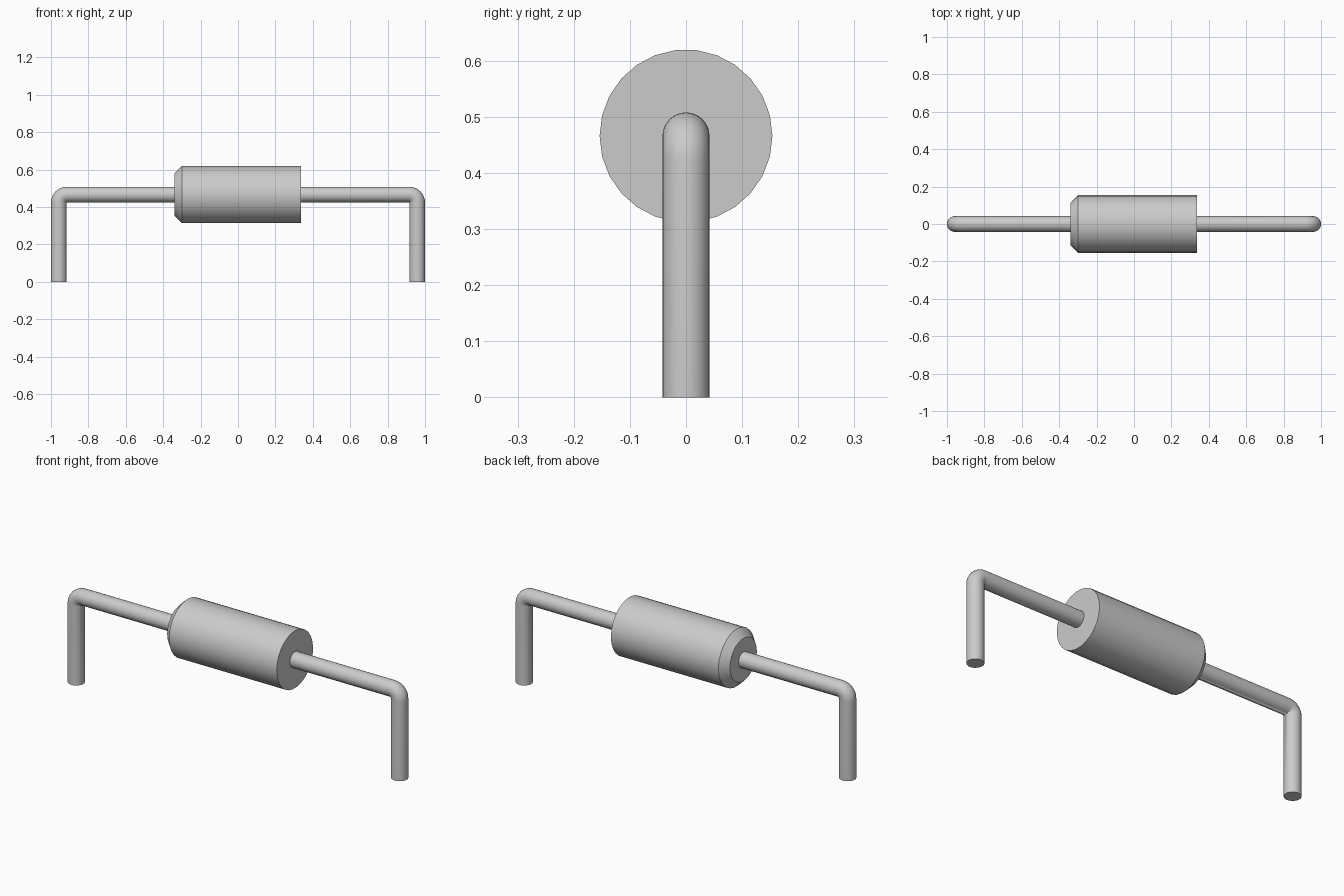
import bpy, bmesh
from math import sin, cos, pi
from mathutils import Vector

cube = bpy.data.objects.get("Cube")
if cube:
    bpy.data.objects.remove(cube, do_unlink=True)

AXIS_Z = 0.466        # height of the component axis
WIRE_R = 0.042
BODY_R = 0.154

grey = bpy.data.materials.new("light grey")
grey.use_nodes = True
COLOUR = (0.6, 0.6, 0.6, 1)
grey.diffuse_color = COLOUR
grey.node_tree.nodes["Principled BSDF"].inputs["Base Color"].default_value = COLOUR


def sweep(name, stations, sides):
    """Join rings along a path in the xz plane; a station is (x, z, normal angle, radius)."""
    bm = bmesh.new()
    rings = []
    for x, z, angle, radius in stations:
        centre = Vector((x, 0, z))
        normal = Vector((cos(angle), 0, sin(angle)))
        side = Vector((0, 1, 0))
        rings.append([bm.verts.new(centre + radius * (side * cos(a) + normal * sin(a)))
                      for a in (2 * pi * i / sides for i in range(sides))])
    for r0, r1 in zip(rings, rings[1:]):
        for i in range(sides):
            j = (i + 1) % sides
            bm.faces.new((r0[i], r0[j], r1[j], r1[i]))
    bm.faces.new(rings[0])
    bm.faces.new(rings[-1])
    # The inside of each tight bend closes to one point
    bmesh.ops.remove_doubles(bm, verts=bm.verts, dist=0.0005)
    bmesh.ops.recalc_face_normals(bm, faces=bm.faces)
    mesh = bpy.data.meshes.new(name)
    bm.to_mesh(mesh)
    bm.free()
    mesh.materials.append(grey)
    obj = bpy.data.objects.new(name, mesh)
    bpy.context.collection.objects.link(obj)
    bpy.ops.object.select_all(action='DESELECT')
    obj.select_set(True)
    bpy.context.view_layer.objects.active = obj
    bpy.ops.object.shade_smooth_by_angle(angle=pi / 6)
    return obj


# Body: cylinder with one chamfered end
sweep("body", [(-0.34, AXIS_Z, pi / 2, BODY_R - 0.04),
               (-0.30, AXIS_Z, pi / 2, BODY_R),
               (0.337, AXIS_Z, pi / 2, BODY_R)], 26)

# Lead wire: two legs, two tight quarter bends and the span through the body
BEND_STEPS = 8
bend_x = 1 - 2 * WIRE_R
bend_z = AXIS_Z - WIRE_R
right_half = [(bend_x + WIRE_R * cos(a), bend_z + WIRE_R * sin(a), a, WIRE_R)
              for a in (pi / 2 * (1 - i / BEND_STEPS) for i in range(BEND_STEPS + 1))]
right_half.append((1 - WIRE_R, 0, 0, WIRE_R))
left_half = [(-x, z, pi - a, r) for x, z, a, r in reversed(right_half)]
sweep("lead_wire", left_half + right_half, 24)
